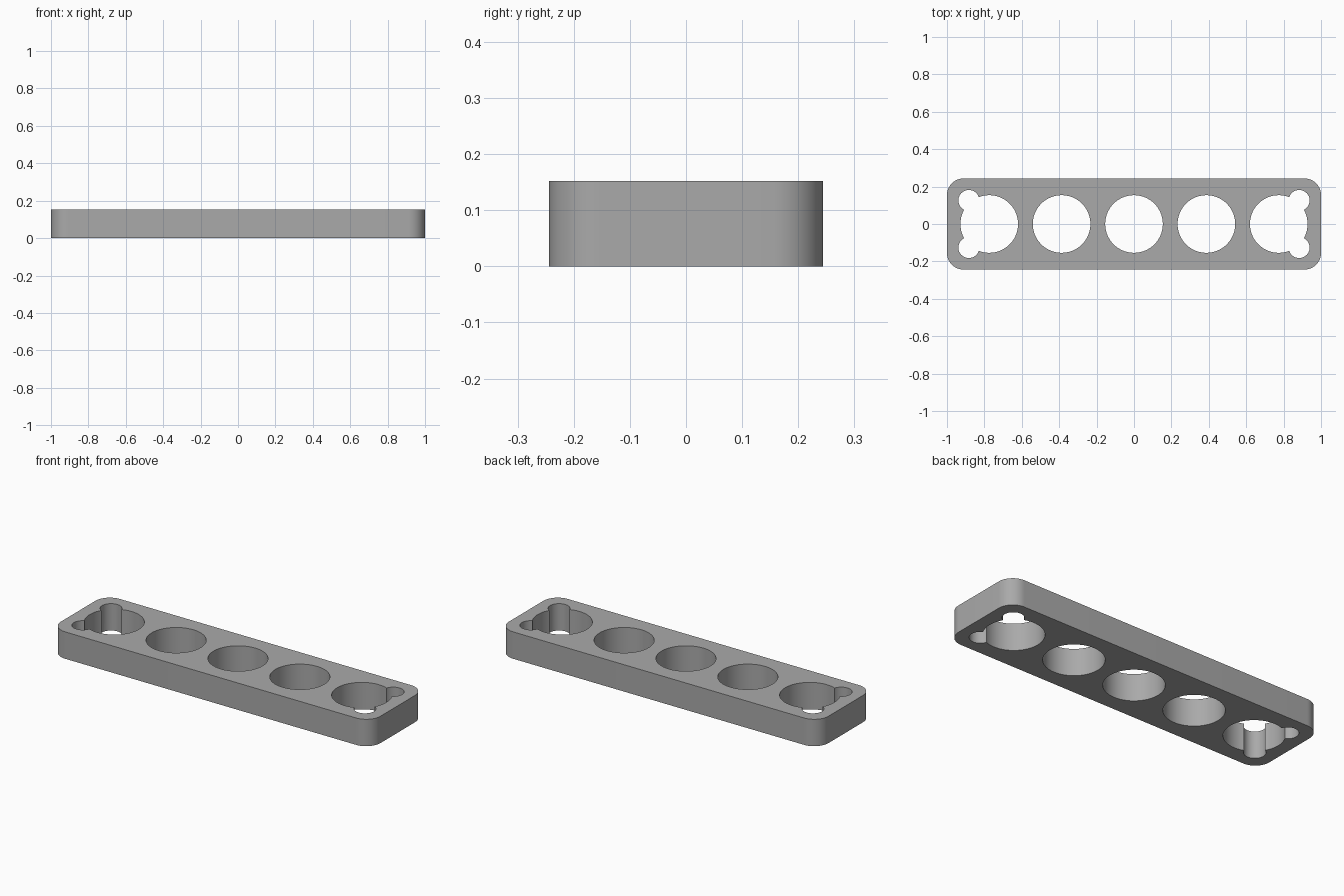
import bpy, bmesh, math

default = bpy.data.objects.get("Cube")
if default:
    bpy.data.objects.remove(default, do_unlink=True)

HALF_X, HALF_Y, HEIGHT = 1.0, 0.244, 0.152
CORNER = 0.09
PITCH, HOLE_R = 0.387, 0.154
NOTCH_X, NOTCH_Y, NOTCH_R = 0.883, 0.126, 0.056

grey = bpy.data.materials.new("plain grey")
grey.use_nodes = True
colour = (0.4, 0.4, 0.4, 1)
grey.diffuse_color = colour
grey.node_tree.nodes["Principled BSDF"].inputs["Base Color"].default_value = colour


def prism(name, outline, z0, z1):
    """Extrude a flat outline straight up."""
    bm = bmesh.new()
    face = bm.faces.new([bm.verts.new((x, y, z0)) for x, y in outline])
    top = bmesh.ops.extrude_face_region(bm, geom=[face])["geom"]
    verts = [g for g in top if isinstance(g, bmesh.types.BMVert)]
    bmesh.ops.translate(bm, verts=verts, vec=(0, 0, z1 - z0))
    bmesh.ops.recalc_face_normals(bm, faces=bm.faces)
    mesh = bpy.data.meshes.new(name)
    bm.to_mesh(mesh)
    bm.free()
    mesh.materials.append(grey)
    obj = bpy.data.objects.new(name, mesh)
    bpy.context.collection.objects.link(obj)
    return obj


def arc(cx, cy, r, start, sweep, steps):
    return [(cx + r * math.cos(start + sweep * i / steps),
             cy + r * math.sin(start + sweep * i / steps)) for i in range(steps + 1)]


# Rounded block
outline = []
for i, (sx, sy) in enumerate([(1, 1), (-1, 1), (-1, -1), (1, -1)]):
    outline += arc(sx * (HALF_X - CORNER), sy * (HALF_Y - CORNER), CORNER,
                   i * math.pi / 2, math.pi / 2, 16)
block = prism("holder_block", outline, 0, HEIGHT)

# Row of round through-holes, with small notch holes at the four corners
holes = [(i * PITCH, 0, HOLE_R, 96) for i in range(-2, 3)]
holes += [(sx * NOTCH_X, sy * NOTCH_Y, NOTCH_R, 48) for sx in (-1, 1) for sy in (-1, 1)]

bpy.ops.object.select_all(action='DESELECT')
block.select_set(True)
bpy.context.view_layer.objects.active = block
for x, y, r, steps in holes:
    circle = arc(x, y, r, 0.01, 2 * math.pi, steps)[:-1]
    cutter = prism("hole_cutter", circle, -0.1, HEIGHT + 0.1)
    cutter.hide_render = True
    mod = block.modifiers.new("hole", 'BOOLEAN')
    mod.operation, mod.solver, mod.object = 'DIFFERENCE', 'EXACT', cutter
    bpy.ops.object.modifier_apply(modifier=mod.name)
    bpy.data.objects.remove(cutter, do_unlink=True)

# Smooth walls, crisp rims
bpy.ops.object.shade_smooth_by_angle(angle=math.radians(30))
